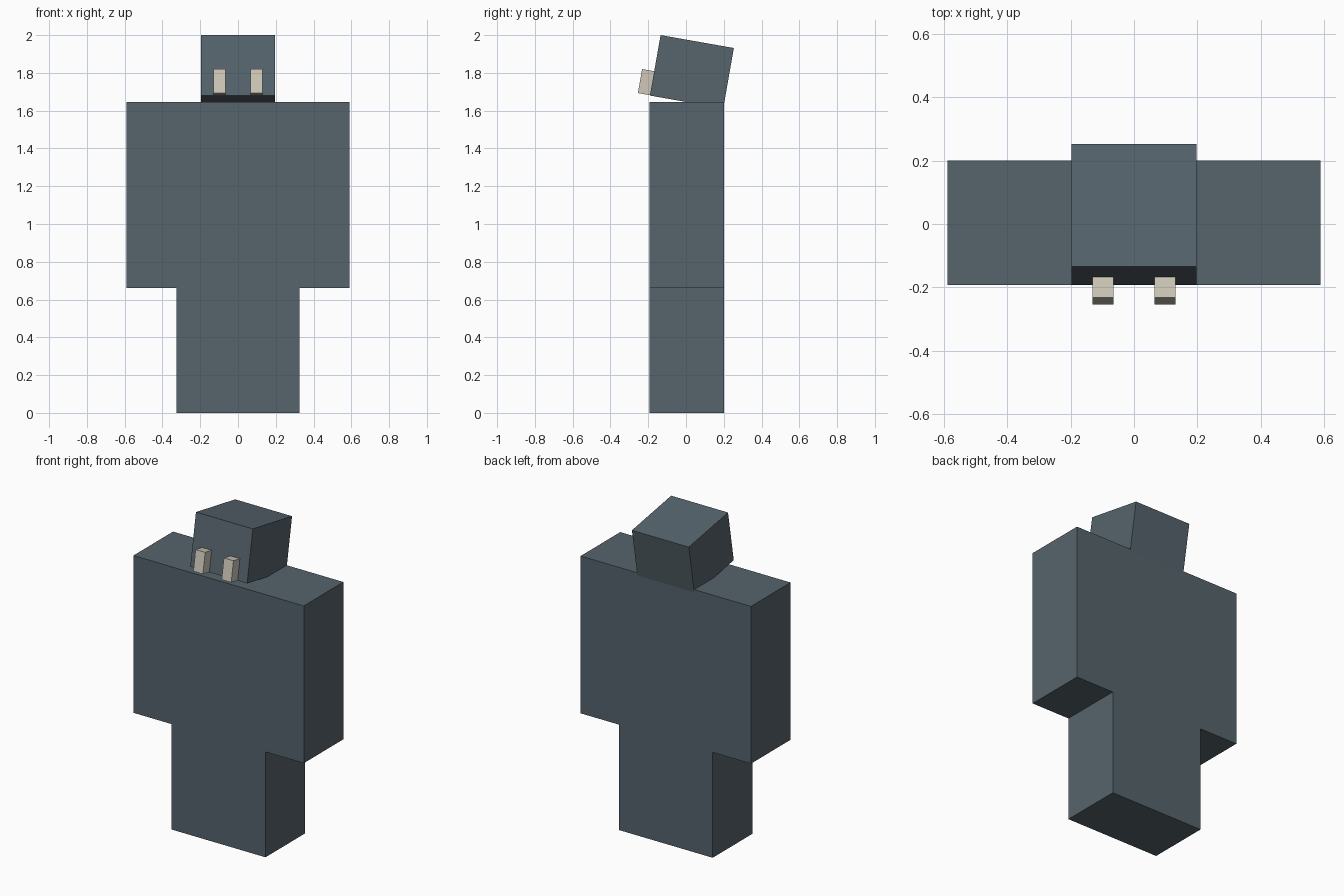
import bpy
import bmesh
import math
from mathutils import Matrix, Vector

cube = bpy.data.objects.get("Cube")
if cube:
    bpy.data.objects.remove(cube, do_unlink=True)


def make_material(name, rgb):
    color = (*rgb, 1.0)
    mat = bpy.data.materials.new(name)
    mat.use_nodes = True
    mat.diffuse_color = color
    bsdf = next(n for n in mat.node_tree.nodes if n.type == "BSDF_PRINCIPLED")
    bsdf.inputs["Base Color"].default_value = color
    return mat


def box(name, low, high, mat, frame=Matrix()):
    """Flat-shaded block spanning two corners, placed in a local frame."""
    low, high = Vector(low), Vector(high)
    bm = bmesh.new()
    bmesh.ops.create_cube(bm, size=1)
    bmesh.ops.scale(bm, vec=high - low, verts=bm.verts)
    bmesh.ops.translate(bm, vec=(low + high) / 2, verts=bm.verts)
    mesh = bpy.data.meshes.new(name)
    bm.to_mesh(mesh)
    bm.free()
    mesh.materials.append(mat)
    obj = bpy.data.objects.new(name, mesh)
    obj.matrix_world = frame
    bpy.context.collection.objects.link(obj)
    return obj


slate = make_material("slate_grey", (0.092, 0.127, 0.15))
cream = make_material("pale_cream", (0.62, 0.58, 0.48))

FRONT, BACK = -0.192, 0.2
HIP, SHOULDER = 0.66, 1.645

# Legs and broad torso
box("legs", (-0.325, FRONT, 0), (0.325, BACK, HIP), slate)
box("torso", (-0.59, FRONT, HIP), (0.59, BACK, SHOULDER), slate)

# Head tipped back, framed at its lower front edge
tilt = Matrix.Translation((0, -0.191, 1.68)) @ Matrix.Rotation(math.radians(-10), 4, "X")
box("head", (-0.197, 0, 0), (0.197, 0.394, 0.325), slate, tilt)

# Protruding eye blocks along the lower edge of the face
for side, x in (("left", 0.098), ("right", -0.098)):
    box(side + "_eye", (x - 0.033, -0.065, 0.002), (x + 0.033, 0.01, 0.131), cream, tilt)
